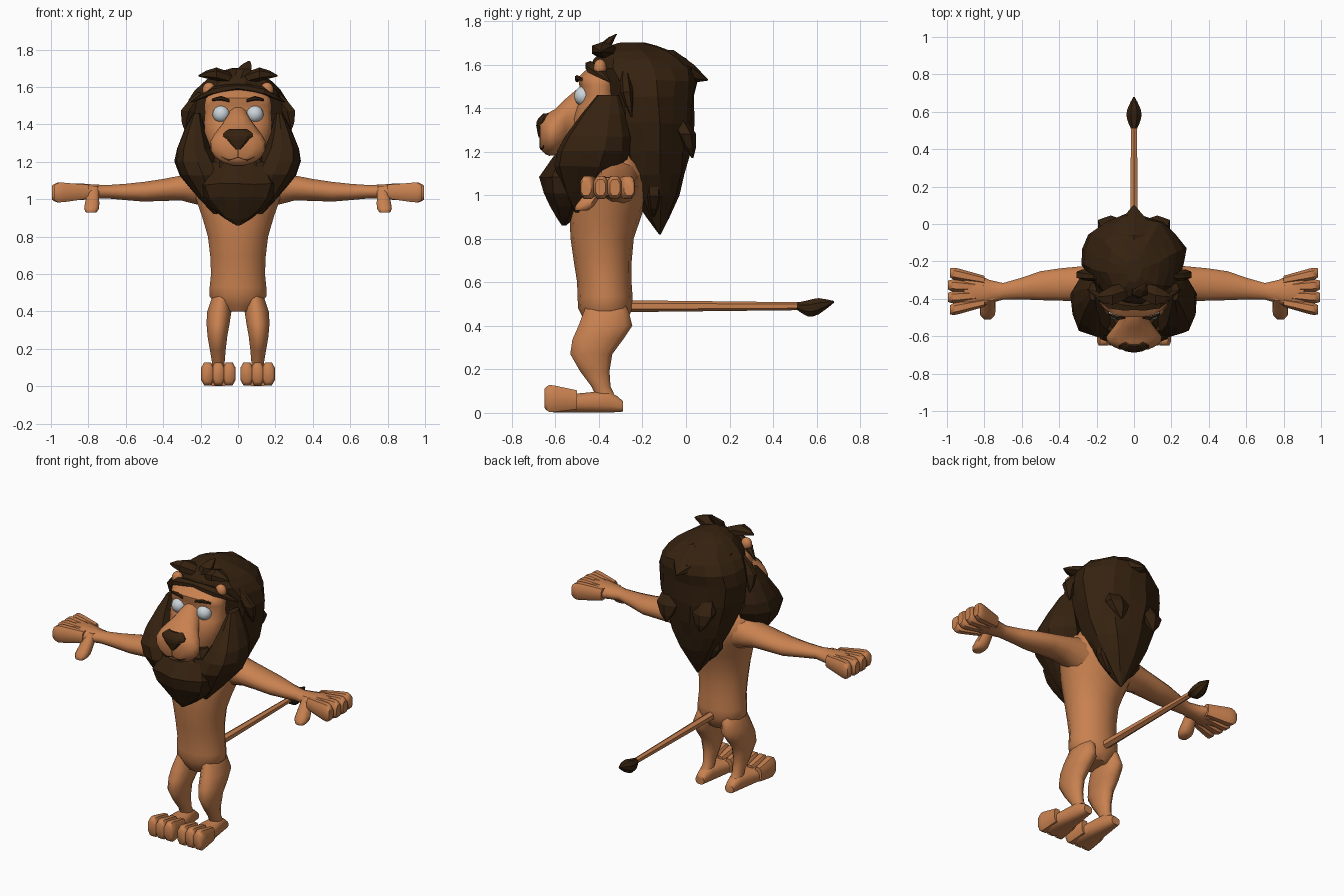
import bpy
import bmesh
import math
import random
from mathutils import Vector

random.seed(4)
cube = bpy.data.objects.get("Cube")
if cube:
    bpy.data.objects.remove(cube, do_unlink=True)

BODY_Y = -.37
ARM_Z = 1.04
TAIL_Z = .49
LINE = .004
MANE_CENTRE = Vector((0, -.2, 1.4))


def make_material(name, colour):
    material = bpy.data.materials.new(name)
    material.use_nodes = True
    rgba = (*colour, 1)
    material.diffuse_color = rgba
    material.node_tree.nodes["Principled BSDF"].inputs["Base Color"].default_value = rgba
    return material


FUR = make_material("tan fur", (.58, .22, .08))
HAIR = make_material("dark brown hair", (.036, .016, .005))
EYE = make_material("pale grey eye", (.6, .66, .7))

# Directions of the two ring radii for parts built along each axis
RIGHTWARD, BACKWARD, UPWARD = Vector((1, 0, 0)), Vector((0, 1, 0)), Vector((0, 0, 1))
FRAMES = {
    "x": (BACKWARD, UPWARD),
    "y": (RIGHTWARD, UPWARD),
    "z": (RIGHTWARD, BACKWARD),
}


def finish(bm, name, material):
    """Turn the mesh into an object; everything but hair is smooth."""
    bmesh.ops.remove_doubles(bm, verts=bm.verts, dist=.0005)
    bmesh.ops.recalc_face_normals(bm, faces=bm.faces)
    mesh = bpy.data.meshes.new(name)
    bm.to_mesh(mesh)
    bm.free()
    mesh.materials.append(material)
    obj = bpy.data.objects.new(name, mesh)
    bpy.context.collection.objects.link(obj)
    if material is not HAIR:
        bpy.ops.object.select_all(action="DESELECT")
        obj.select_set(True)
        bpy.context.view_layer.objects.active = obj
        bpy.ops.object.shade_smooth_by_angle(angle=math.radians(50))


def ring(x=0, y=BODY_Y, z=ARM_Z, wide=LINE, deep=None):
    """One cross-section: its centre and its two radii."""
    return Vector((x, y, z, wide, wide if deep is None else deep))


def add_midpoints(rings):
    """Put one smoothly interpolated ring between each neighbouring pair."""
    padded = [rings[0], *rings, rings[-1]]
    result = []
    for before, first, second, after in zip(padded, padded[1:], padded[2:], padded[3:]):
        result += [first, ((first + second) * 9 - before - after) / 16]
    return result + [rings[-1]]


def loft(name, axis, rings, material=FUR, sides=12, power=2, rough=0, side=1):
    """Skin rounded or boxy cross-sections; rough makes ridged, uneven hair."""
    u, v = FRAMES[axis]
    bm = bmesh.new()
    loops = []
    for section in add_midpoints(rings):
        wide, deep = section[3], section[4]
        loop = []
        for k in range(sides):
            angle = math.tau * (k + .5) / sides
            c, s = math.cos(angle), math.sin(angle)
            grow = 1 + rough * (-1) ** k
            p = Vector(section[:3])
            p += u * math.copysign(abs(c) ** (2 / power), c) * wide * grow
            p += v * math.copysign(abs(s) ** (2 / power), s) * deep * grow
            p += Vector([random.uniform(-rough, rough) * min(wide, .25) for _ in range(3)])
            p.x *= side
            loop.append(bm.verts.new(p))
        loops.append(loop)
    for low, high in zip(loops, loops[1:]):
        for k in range(sides):
            n = (k + 1) % sides
            bm.faces.new((low[k], low[n], high[n], high[k]))
    bm.faces.new(loops[0])
    bm.faces.new(loops[-1])
    finish(bm, name, material)


def lock(name, axis, start, end, width, side=1):
    """Pointed tuft of hair that bows away from the middle of the mane."""
    start, end = Vector(start), Vector(end)
    middle = (start + end) / 2
    middle += (middle - MANE_CENTRE).normalized() * .03
    rings = [
        ring(*start, wide=width * .6, deep=width * .4),
        ring(*middle, wide=width, deep=width * .6),
        ring(*end, wide=LINE),
    ]
    loft(name, axis, rings, HAIR, sides=6, side=side)


def digit(name, axis, start, end, wide, deep, side):
    """Blunt finger or toe, fullest near its tip."""
    start, end = Vector(start), Vector(end)
    rings = []
    for along, size in ((0, .7), (.5, .9), (.85, 1), (1, .7)):
        rings.append(ring(*start.lerp(end, along), wide=wide * size, deep=deep * size))
    loft(name, axis, rings, sides=8, power=2.6, side=side)


def ball(name, centre, radii, material):
    bm = bmesh.new()
    bmesh.ops.create_uvsphere(bm, u_segments=16, v_segments=10, radius=1)
    bmesh.ops.scale(bm, vec=radii, verts=bm.verts)
    bmesh.ops.translate(bm, vec=centre, verts=bm.verts)
    finish(bm, name, material)


# Torso
loft("torso", "z", [
    ring(z=.4, wide=.08),
    ring(z=.48, wide=.155, deep=.125),
    ring(z=.6, y=-.375, wide=.148, deep=.125),
    ring(z=.8, y=-.385, wide=.165, deep=.145),
    ring(z=1, y=-.35, wide=.23, deep=.18),
    ring(z=1.1, y=-.32, wide=.26, deep=.15),
    ring(z=1.2, y=-.29, wide=.18, deep=.07),
], sides=14)

# Tail and its tuft
loft("tail", "y", [ring(y=-.26, z=TAIL_Z, wide=.027), ring(y=.54, z=TAIL_Z, wide=.018)], sides=6)
loft("tail_tuft", "y", [
    ring(y=.51, z=TAIL_Z, wide=.018),
    ring(y=.56, z=TAIL_Z - .01, wide=.04),
    ring(y=.61, z=TAIL_Z, wide=.04),
    ring(y=.68, z=TAIL_Z + .02),
], HAIR, sides=8)

# Head, muzzle, nose and the cleft beneath it
loft("head", "z", [
    ring(z=1.2, y=-.4, wide=.12, deep=.1),
    ring(z=1.35, y=-.4, wide=.18, deep=.125),
    ring(z=1.46, y=-.4, wide=.18, deep=.08),
    ring(z=1.54, y=-.4, wide=.175, deep=.098),
    ring(z=1.6, wide=.1, deep=.05),
], sides=16, power=2.4)
loft("muzzle", "y", [
    ring(y=-.4, z=1.38, wide=.1, deep=.13),
    ring(y=-.5, z=1.36, wide=.075, deep=.13),
    ring(y=-.6, z=1.29, wide=.15, deep=.108),
    ring(y=-.645, z=1.28, wide=.13, deep=.095),
    ring(y=-.67, z=1.28, wide=.08, deep=.065),
], sides=16)
loft("nose", "z", [
    ring(y=-.665, z=1.265, wide=.012),
    ring(y=-.655, z=1.32, wide=.07, deep=.033),
    ring(y=-.645, z=1.35, wide=.085, deep=.035),
    ring(y=-.63, z=1.375, wide=.05, deep=.025),
], HAIR, sides=10)
loft("mouth_cleft", "z", [ring(y=-.67, z=1.28), ring(y=-.67, z=1.22)], HAIR, sides=4)

# Crown and back of the mane, ending in a low point
loft("back_mane", "z", [
    ring(z=.82, y=-.12),
    ring(z=1, y=-.14, wide=.13, deep=.11),
    ring(z=1.2, y=-.16, wide=.23, deep=.175),
    ring(z=1.45, y=-.17, wide=.285, deep=.21),
    ring(z=1.58, y=-.195, wide=.23, deep=.24),
    ring(z=1.66, y=-.23, wide=.14, deep=.16),
    ring(z=1.7, y=-.25, wide=.04, deep=.06),
], HAIR, sides=16, rough=.03)
lock("back_peak_lock", "y", (0, -.25, 1.6), (0, .1, 1.53), width=.13)
lock("top_tuft", "z", (0, -.38, 1.6), (.06, -.32, 1.74), width=.045)

# Beard under the chin
loft("beard", "z", [
    ring(z=.86, y=-.56, wide=.01),
    ring(z=.95, y=-.54, wide=.14, deep=.08),
    ring(z=1.08, y=-.52, wide=.215, deep=.145),
    ring(z=1.24, y=-.49, wide=.12, deep=.06),
], HAIR, sides=14, rough=.03)

for label, s in (("left", 1), ("right", -1)):
    # Leg, foot and toes
    loft(label + "_leg", "z", [
        ring(x=.08, z=.52, wide=.04, deep=.08),
        ring(x=.1, z=.4, wide=.067, deep=.128),
        ring(x=.11, y=-.435, z=.27, wide=.055, deep=.1),
        ring(x=.105, y=-.39, z=.12, wide=.034, deep=.045),
        ring(x=.105, y=-.35, z=.04, wide=.04, deep=.055),
    ], side=s)
    loft(label + "_foot", "y", [
        ring(x=.105, y=-.29, z=.03, wide=.03, deep=.025),
        ring(x=.105, y=-.36, z=.05, wide=.045, deep=.05),
        ring(x=.105, y=-.5, z=.045, wide=.07, deep=.045),
        ring(x=.105, y=-.61, z=.05, wide=.09, deep=.05),
    ], power=2.6, side=s)
    for i in range(3):
        x = .047 + .058 * i
        digit(f"{label}_toe_{i + 1}", "y", (x, -.5, .06), (x, -.65, .067), wide=.037, deep=.066, side=s)

    # Arm, fingers and thumb
    loft(label + "_arm", "x", [
        ring(x=.14, y=-.31, z=1.06, wide=.1, deep=.12),
        ring(x=.3, y=-.32, z=1.06, wide=.095, deep=.07),
        ring(x=.5, y=-.33, wide=.08, deep=.055),
        ring(x=.7, y=-.36, wide=.046, deep=.037),
        ring(x=.83, y=-.36, wide=.09, deep=.045),
        ring(x=.91, y=-.36, wide=.1, deep=.042),
    ], side=s)
    for i in range(4):
        spread = i - 1.5
        start = (.8, -.36 + .04 * spread, ARM_Z)
        end = (1 - .01 * abs(spread), -.36 + .066 * spread, ARM_Z - .005)
        digit(f"{label}_finger_{i + 1}", "x", start, end, wide=.035, deep=.056, side=s)
    digit(label + "_thumb", "z", (.77, -.38, 1.07), (.785, -.48, .93), wide=.042, deep=.045, side=s)

    # Eye, ear, brow and mouth line
    ball(label + "_eye", (.09 * s, -.472, 1.455), (.046, .042, .045), EYE)
    ball(label + "_ear", (.155 * s, -.395, 1.585), (.035, .03, .04), FUR)
    loft(label + "_brow", "x", [
        ring(x=.045, y=-.5, z=1.525, wide=.007),
        ring(x=.09, y=-.5, z=1.54, wide=.012),
        ring(x=.14, y=-.48, z=1.53, wide=.006),
    ], HAIR, sides=6, side=s)
    loft(label + "_mouth_line", "x", [
        ring(y=-.67, z=1.225), ring(x=.05, y=-.664, z=1.21), ring(x=.1, y=-.648, z=1.235),
    ], HAIR, sides=4, side=s)

    # Cheek part of the mane, joining the beard
    loft(label + "_cheek_mane", "z", [
        ring(x=.12, y=-.5, z=.92, wide=.01),
        ring(x=.19, y=-.45, z=1.13, wide=.125, deep=.16),
        ring(x=.235, y=-.41, z=1.27, wide=.095, deep=.15),
        ring(x=.22, y=-.36, z=1.46, wide=.02, deep=.05),
    ], HAIR, sides=10, rough=.03, side=s)

    # Loose pointed locks
    lock(label + "_fringe_lock", "x", (0, -.44, 1.6), (.25, -.35, 1.52), width=.04, side=s)
    lock(label + "_crown_lock", "x", (0, -.34, 1.63), (.21, -.39, 1.66), width=.06, side=s)
    lock(label + "_top_lock", "y", (.09, -.35, 1.58), (.13, -.02, 1.55), width=.08, side=s)
    lock(label + "_temple_lock", "z", (.19, -.28, 1.57), (.28, -.25, 1.36), width=.05, side=s)
    lock(label + "_nape_lock", "z", (.1, -.08, 1.42), (.12, .03, 1.17), width=.08, side=s)
    lock(label + "_low_nape_lock", "z", (.1, -.15, 1.15), (.06, -.15, .9), width=.07, side=s)
    lock(label + "_beard_lock", "z", (.1, -.55, 1.2), (.06, -.55, .9), width=.08, side=s)
